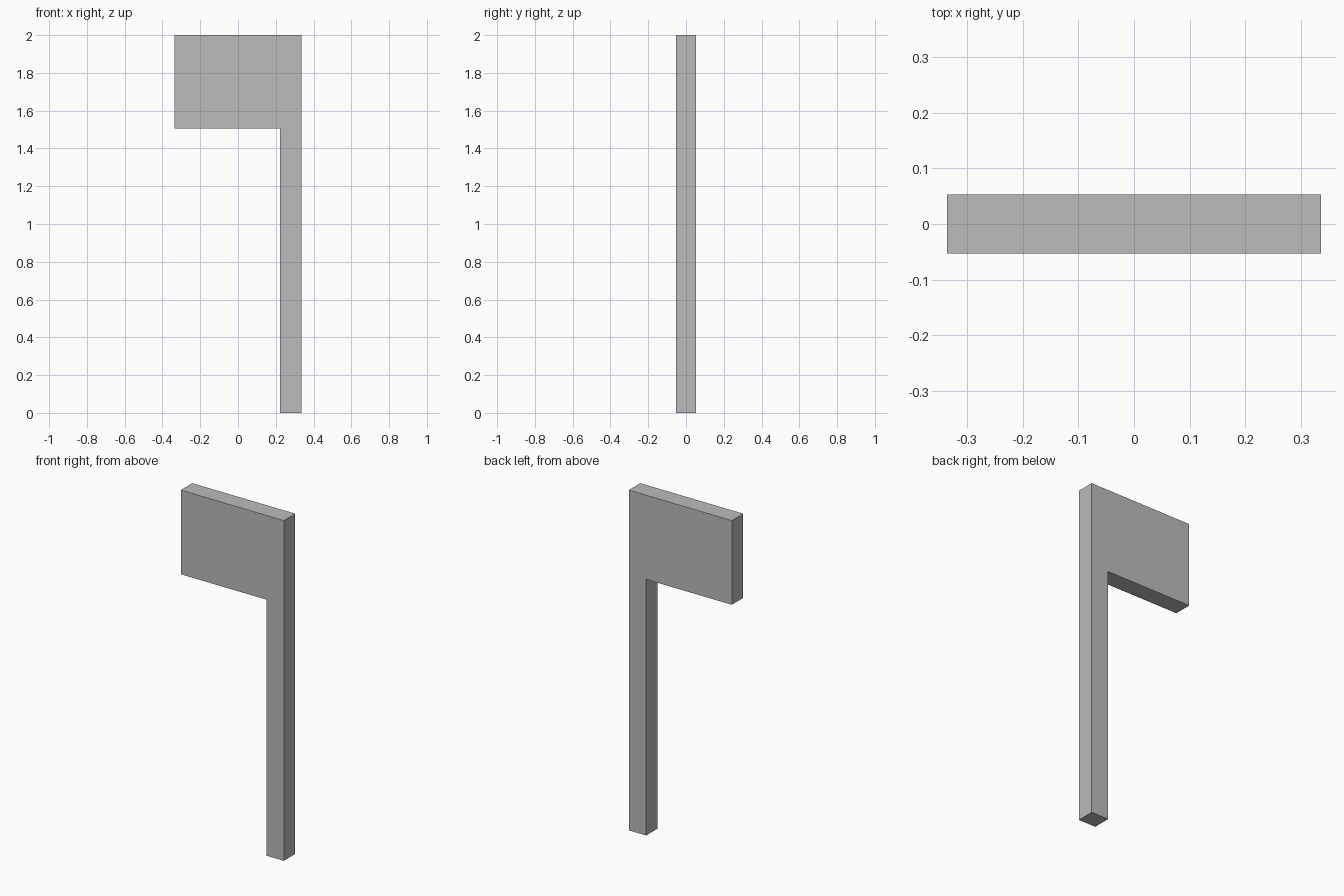
import bpy
import bmesh

cube = bpy.data.objects.get("Cube")
if cube:
    bpy.data.objects.remove(cube, do_unlink=True)

HALF_WIDTH, HALF_DEPTH, HEIGHT = 0.335, 0.053, 2.0
POST_INNER_X, PANEL_BOTTOM = 0.222, 1.505

# Plain grey finish
grey = bpy.data.materials.new("plain grey")
grey.use_nodes = True
color = (0.5, 0.5, 0.5, 1)
grey.diffuse_color = color
grey.node_tree.nodes["Principled BSDF"].inputs["Base Color"].default_value = color

# One-piece outline: post on the left side, panel at the top
outline = [
    (POST_INNER_X, 0), (HALF_WIDTH, 0), (HALF_WIDTH, HEIGHT),
    (-HALF_WIDTH, HEIGHT), (-HALF_WIDTH, PANEL_BOTTOM),
    (POST_INNER_X, PANEL_BOTTOM),
]
bm = bmesh.new()
face = bm.faces.new([bm.verts.new((x, -HALF_DEPTH, z)) for x, z in outline])

# Extrude the outline to its thickness
result = bmesh.ops.extrude_face_region(bm, geom=[face], use_keep_orig=True)
back = [v for v in result["geom"] if isinstance(v, bmesh.types.BMVert)]
bmesh.ops.translate(bm, verts=back, vec=(0, 2 * HALF_DEPTH, 0))
bmesh.ops.recalc_face_normals(bm, faces=bm.faces)

mesh = bpy.data.meshes.new("post_with_panel")
bm.to_mesh(mesh)
bm.free()
mesh.materials.append(grey)
post_with_panel = bpy.data.objects.new("post_with_panel", mesh)
bpy.context.collection.objects.link(post_with_panel)
